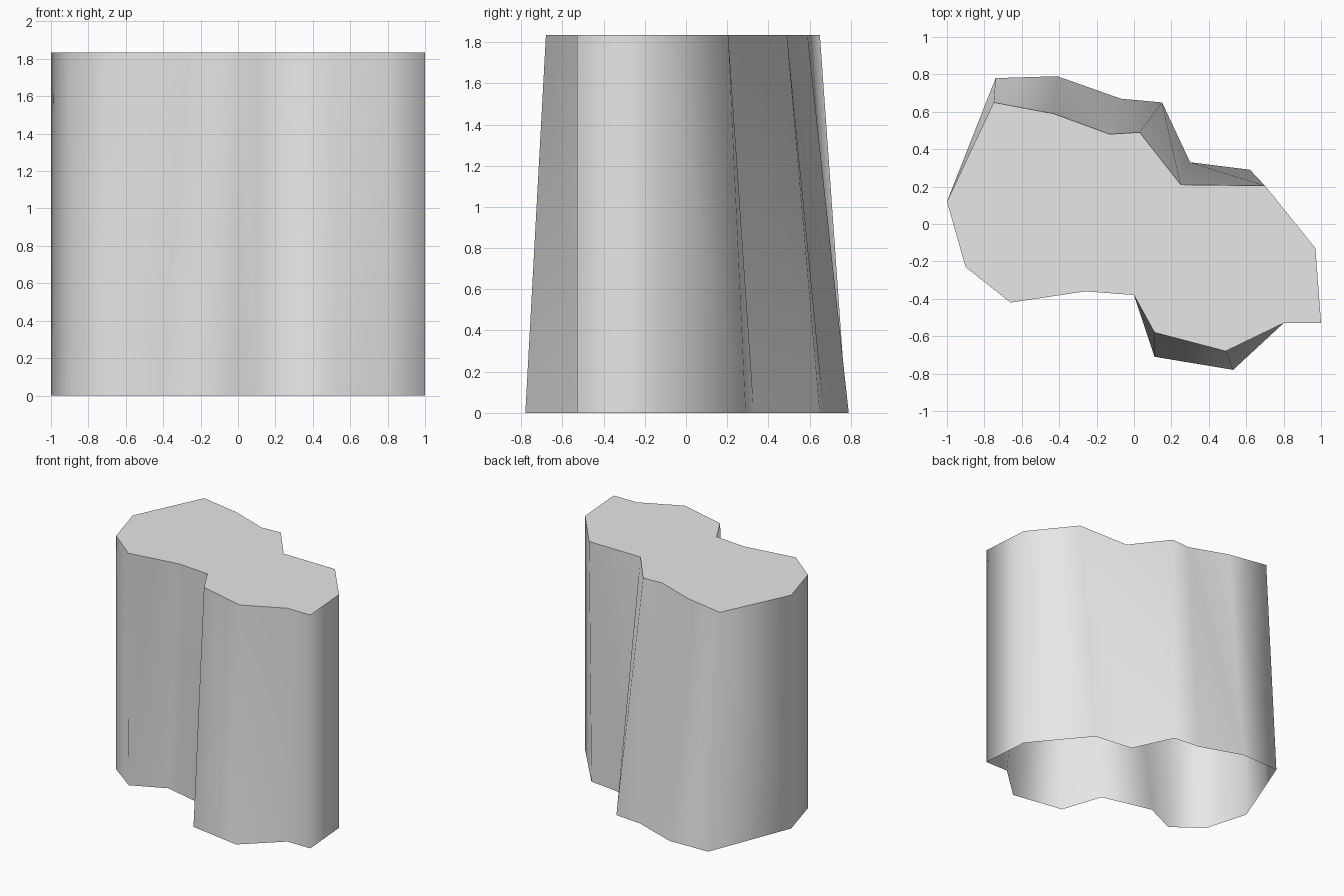
import bpy
import bmesh

if "Cube" in bpy.data.objects:
    bpy.data.objects.remove(bpy.data.objects["Cube"])

HEIGHT = 1.835

# Outline at the top and at the foot, clockwise from the left tip
TOP = [(-1, .12), (-.75, .65), (-.43, .59), (-.13, .48), (.03, .49), (.25, .21),
       (.70, .205), (.97, -.13), (1, -.53), (.80, -.53), (.49, -.68), (.11, -.58),
       (0, -.38), (-.26, -.36), (-.66, -.42), (-.90, -.23)]
FOOT = [(-1, .12), (-.74, .78), (-.41, .79), (-.07, .67), (.15, .65), (.30, .33),
        (.62, .29), (.97, -.13), (1, -.53), (.80, -.53), (.53, -.78), (.11, -.71),
        (0, -.38), (-.41, -.28), (-.67, -.40), (-.90, -.23)]

bm = bmesh.new()
top = [bm.verts.new((x, y, HEIGHT)) for x, y in TOP]
foot = [bm.verts.new((x, y, 0)) for x, y in FOOT]

# Smooth wall, left open underneath
count = len(top)
for i in range(count):
    j = (i + 1) % count
    for tri in ((foot[i], top[i], top[j]), (foot[i], top[j], foot[j])):
        bm.faces.new(tri).smooth = True

# Flat cap with a crisp rim
cap = bm.faces.new(top[::-1])
for edge in cap.edges:
    edge.smooth = False

mesh = bpy.data.meshes.new("rock_column")
bm.to_mesh(mesh)
bm.free()

grey = bpy.data.materials.new("plain grey")
grey.diffuse_color = (0.8, 0.8, 0.8, 1)
grey.use_nodes = True
grey.node_tree.nodes["Principled BSDF"].inputs["Base Color"].default_value = grey.diffuse_color
mesh.materials.append(grey)

column = bpy.data.objects.new("rock_column", mesh)
bpy.context.collection.objects.link(column)
